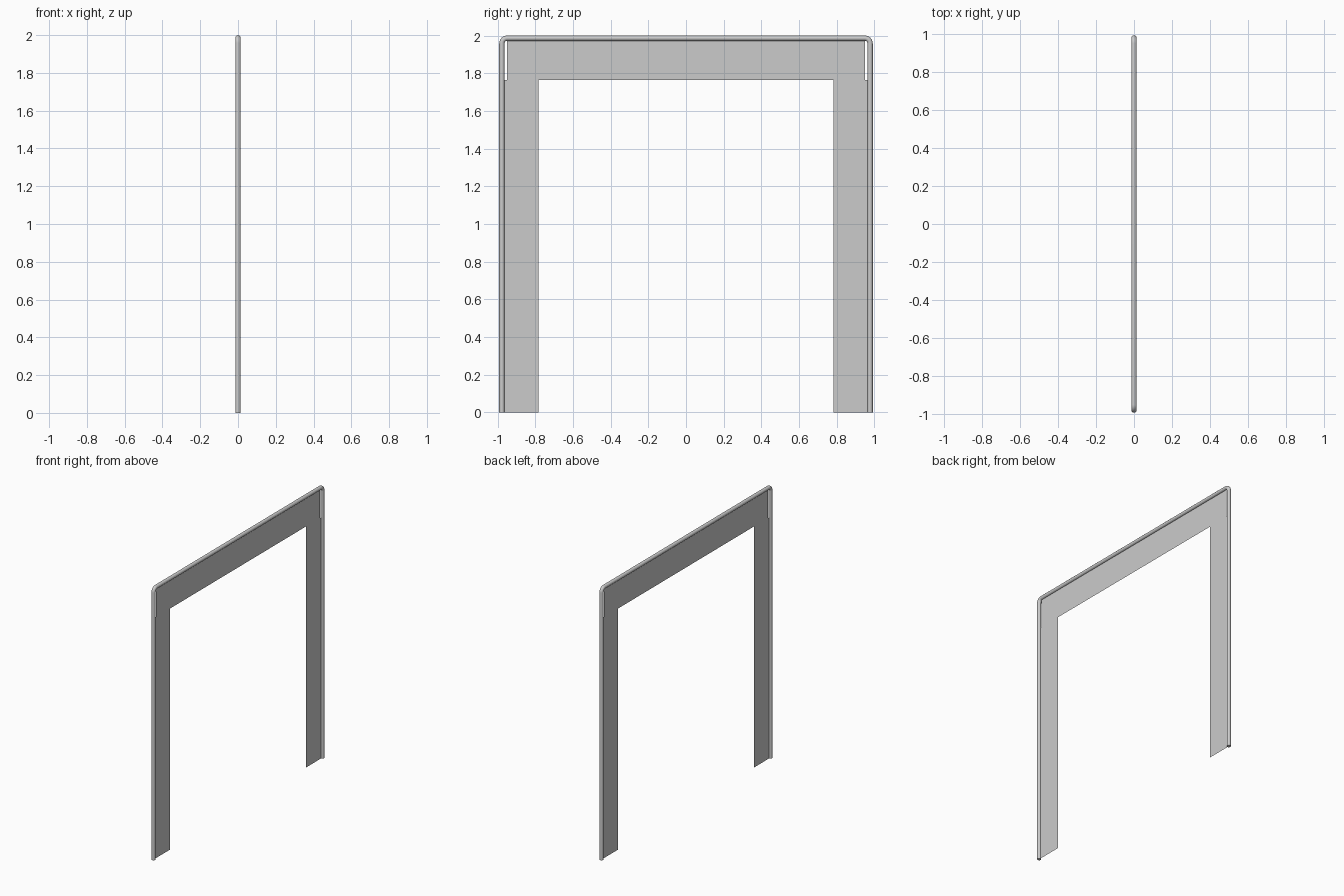
import bpy, math

if "Cube" in bpy.data.objects:
    bpy.data.objects.remove(bpy.data.objects["Cube"])

R = 0.014            # tube radius
Y, TOP = 0.977, 1.986  # tube centre line
BEND = 0.028         # corner radius of the centre line

# Bent tube frame: rounded path swept with a circle
path = [(0, -Y, 0)]
for side, start in ((-1, 180), (1, 90)):
    for i in range(9):
        a = math.radians(start - 90 * i / 8)
        path.append((0, side * (Y - BEND) + BEND * math.cos(a),
                     TOP - BEND + BEND * math.sin(a)))
path.append((0, Y, 0))

curve = bpy.data.curves.new("tube_frame", "CURVE")
curve.dimensions = "3D"
curve.bevel_depth = R
curve.bevel_resolution = 4
curve.use_fill_caps = True
spline = curve.splines.new("POLY")
spline.points.add(len(path) - 1)
for p, co in zip(spline.points, path):
    p.co = (*co, 1)
frame = bpy.data.objects.new("tube_frame", curve)
bpy.context.collection.objects.link(frame)
bpy.context.view_layer.objects.active = frame
frame.select_set(True)
bpy.ops.object.convert(target="MESH")
bpy.ops.object.shade_smooth_by_angle(angle=math.radians(40))


# Thin flat fabric panels in the plane of the frame
def panel(name, y0, y1, z0, z1):
    mesh = bpy.data.meshes.new(name)
    mesh.from_pydata([(0, y0, z0), (0, y1, z0), (0, y1, z1), (0, y0, z1)],
                     [], [(0, 1, 2, 3)])
    bpy.context.collection.objects.link(bpy.data.objects.new(name, mesh))


panel("top_banner", -0.951, 0.951, 1.765, 1.98)
panel("left_banner", -Y, -0.784, 0, 1.765)
panel("right_banner", 0.784, Y, 0, 1.765)
